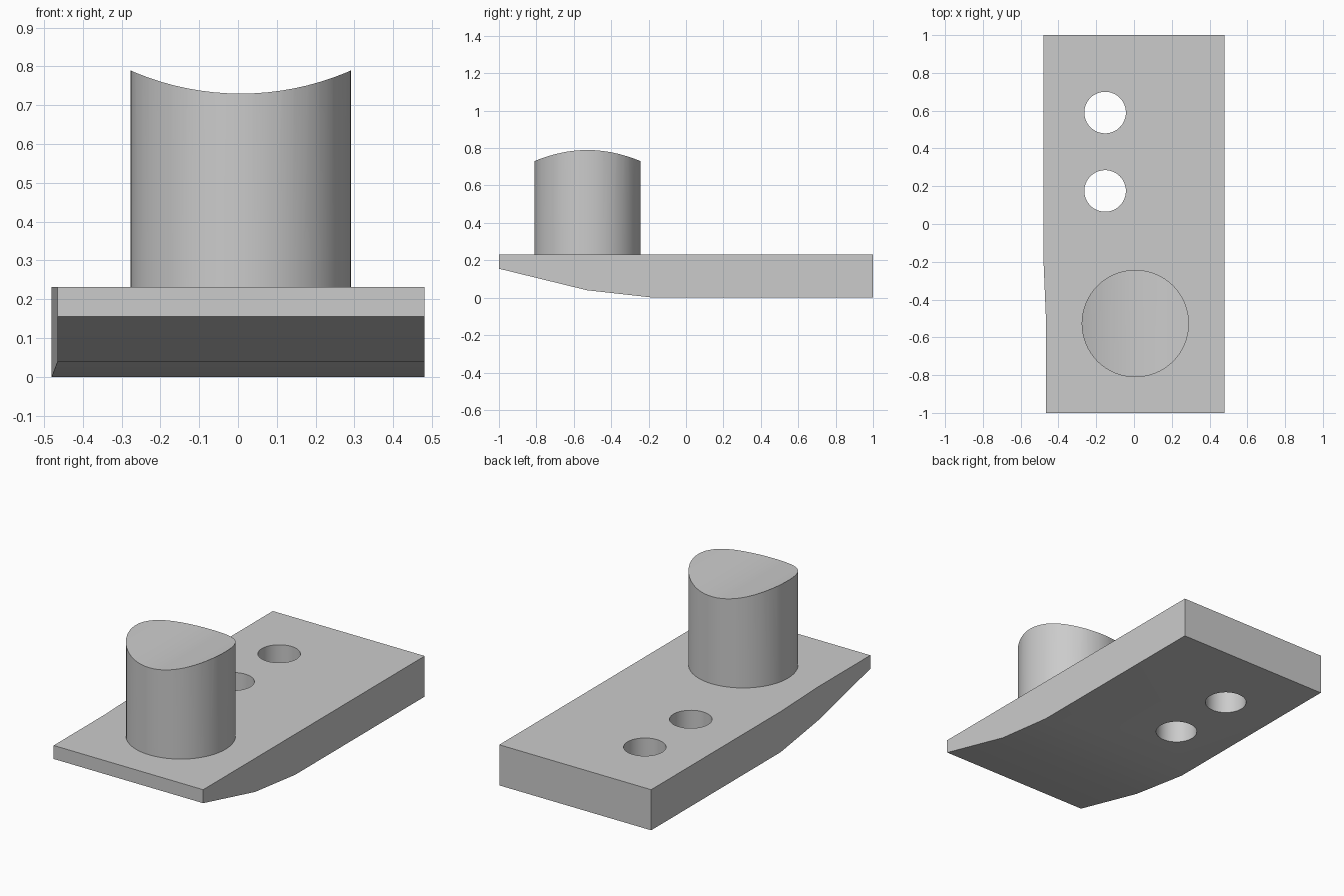
import bpy, bmesh
from math import radians

cube = bpy.data.objects.get("Cube")
if cube:
    bpy.data.objects.remove(cube, do_unlink=True)

grey = bpy.data.materials.new("plain grey")
grey.use_nodes = True
GREY = (0.6, 0.6, 0.6, 1)
grey.diffuse_color = GREY
grey.node_tree.nodes["Principled BSDF"].inputs["Base Color"].default_value = GREY

TOP = 0.232


def cylinder(name, radius, depth, location, sides, rotation=(0, 0, 0)):
    bpy.ops.mesh.primitive_cylinder_add(vertices=sides, radius=radius, depth=depth,
                                        location=location, rotation=rotation)
    obj = bpy.context.object
    obj.name = name
    obj.data.materials.append(grey)
    return obj


def cut(target, cutter):
    mod = target.modifiers.new("cut", 'BOOLEAN')
    mod.operation = 'DIFFERENCE'
    mod.solver = 'EXACT'
    mod.object = cutter
    bpy.context.view_layer.objects.active = target
    bpy.ops.object.modifier_apply(modifier=mod.name)
    bpy.data.objects.remove(cutter, do_unlink=True)


def smooth(obj):
    bpy.ops.object.select_all(action='DESELECT')
    obj.select_set(True)
    bpy.context.view_layer.objects.active = obj
    bpy.ops.object.shade_smooth_by_angle(angle=radians(30))


# Base plate: rectangular sections (y, underside height, right edge) from front to back
sections = [(-1, 0.155, -0.465), (-0.53, 0.04, -0.465), (-0.17, 0, -0.48), (1, 0, -0.48)]
bm = bmesh.new()
rings = [[bm.verts.new(p) for p in ((x, y, z), (0.48, y, z), (0.48, y, TOP), (x, y, TOP))]
         for y, z, x in sections]
for a, b in zip(rings, rings[1:]):
    for i in range(4):
        j = (i + 1) % 4
        bm.faces.new((a[i], a[j], b[j], b[i]))
bm.faces.new(rings[0])
bm.faces.new(rings[-1])
bmesh.ops.recalc_face_normals(bm, faces=bm.faces)
mesh = bpy.data.meshes.new("base_plate")
bm.to_mesh(mesh)
bm.free()
plate = bpy.data.objects.new("base_plate", mesh)
mesh.materials.append(grey)
bpy.context.collection.objects.link(plate)

# Two through holes
for y in (0.59, 0.175):
    cut(plate, cylinder("hole_cutter", 0.11, 1, (-0.153, y, 0.1), 64))
smooth(plate)

# Round post with a saddle-shaped top
post = cylinder("post", 0.284, 0.8, (0.007, -0.527, TOP + 0.4), 64)
cut(post, cylinder("saddle_cutter", 0.707, 2, (0.007, -0.527, 1.437), 128, (radians(90), 0, 0)))
smooth(post)
